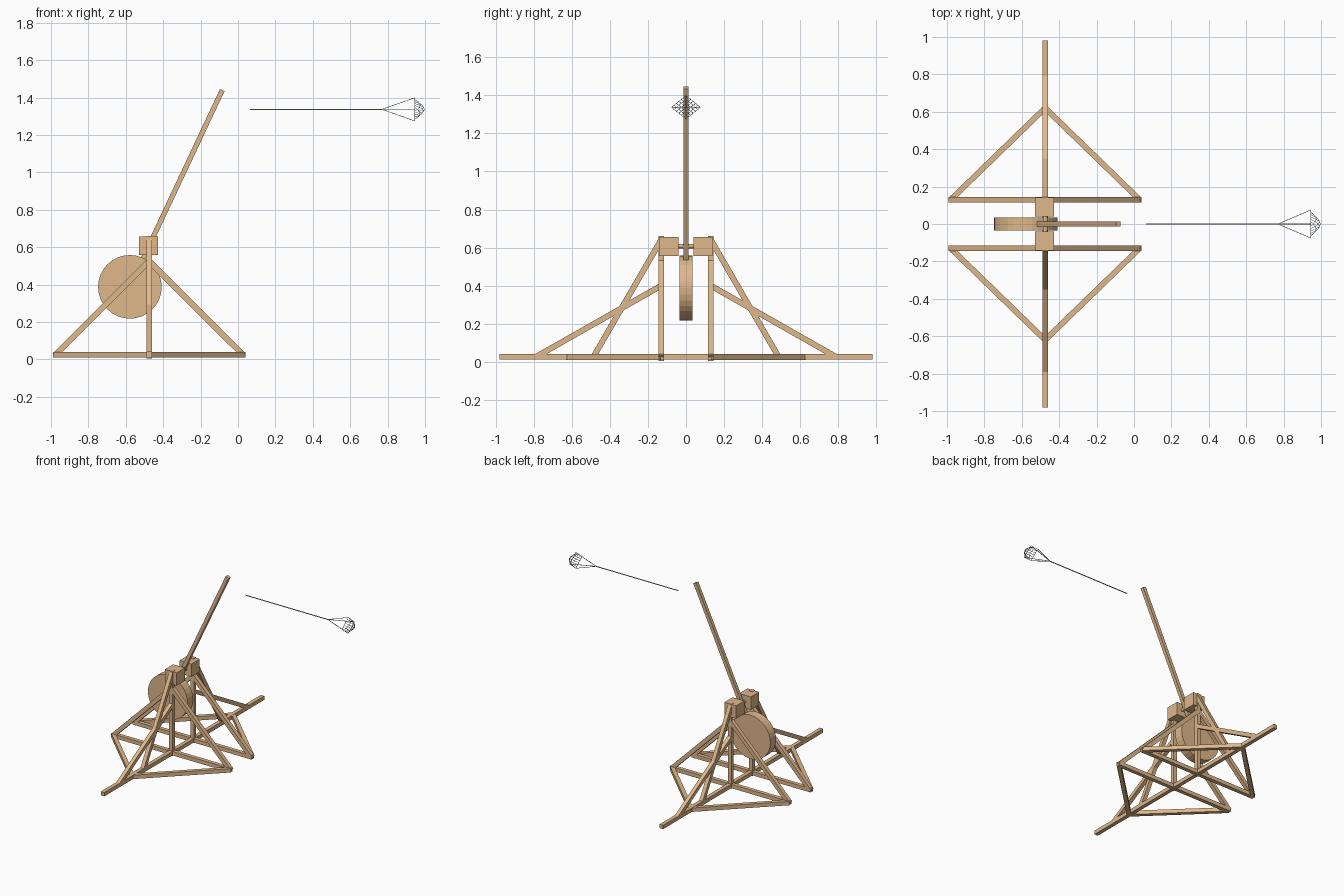
import bpy, bmesh, math
from mathutils import Vector, Matrix

if "Cube" in bpy.data.objects:
    bpy.data.objects.remove(bpy.data.objects["Cube"])


def material(name, rgb):
    m = bpy.data.materials.new(name)
    m.diffuse_color = (*rgb, 1)
    m.use_nodes = True
    m.node_tree.nodes["Principled BSDF"].inputs["Base Color"].default_value = m.diffuse_color
    return m


WOOD = material("tan wood", (0.74, 0.48, 0.26))
ROPE = material("pale grey rope", (0.55, 0.55, 0.55))
PX = -0.475   # x of the main frame


def finish(name, bm, mat):
    bmesh.ops.recalc_face_normals(bm, faces=bm.faces)
    me = bpy.data.meshes.new(name)
    bm.to_mesh(me)
    bm.free()
    me.materials.append(mat)
    ob = bpy.data.objects.new(name, me)
    bpy.context.collection.objects.link(ob)
    return ob


def beam(name, a, b, w=0.03, mat=WOOD):
    """Square bar running from a to b."""
    a, b = Vector(a), Vector(b)
    d = (b - a).normalized()
    s = d.cross(Vector((0, 0, 1)))
    s = s.normalized() if s.length > 0.01 else Vector((1, 0, 0))
    rot = Matrix((s, d.cross(s), d)).transposed().to_4x4()
    bm = bmesh.new()
    bmesh.ops.create_cube(bm, size=1, matrix=Matrix.Translation((a + b) / 2) @ rot
                          @ Matrix.Diagonal((w, w, (b - a).length, 1)))
    return finish(name, bm, mat)


def drum(name, x, z, r, depth, sides):
    """Cylinder lying along y."""
    bm = bmesh.new()
    bmesh.ops.create_cone(bm, cap_ends=True, segments=sides, radius1=r, radius2=r, depth=depth,
                          matrix=Matrix.Translation((x, 0, z)) @ Matrix.Rotation(math.pi / 2, 4, 'X'))
    return finish(name, bm, WOOD)


# Long ground beam across the frame
beam("cross_beam", (PX, -0.98, 0.026), (PX, 0.98, 0.026))

# The two mirrored side frames
for s, side in ((-1, "front"), (1, "back")):
    y = 0.13 * s
    beam(side + "_base_beam", (-0.985, y, 0.025), (0.035, y, 0.025))
    beam(side + "_post", (PX, y, 0.005), (PX, y, 0.66))
    for end, label in ((-0.98, "left"), (0.03, "right")):
        beam(f"{side}_{label}_brace", (end, y, 0.021), (PX, y, 0.525), 0.031)
        beam(f"{side}_{label}_ground_diagonal", (end, y, 0.025), (PX, 0.62 * s, 0.025))
    beam(side + "_steep_strut", (PX, 0.487 * s, 0.025), (PX, 0.128 * s, 0.645))
    beam(side + "_shallow_strut", (PX, 0.79 * s, 0.025), (PX, 0.125 * s, 0.403))
    # Bearing block
    beam(side + "_bearing_block", (-0.478, 0.09 * s, 0.557), (-0.478, 0.09 * s, 0.657), 0.102)

# Moving parts
drum("axle", PX, 0.608, 0.012, 0.2, 12)
drum("counterweight", -0.578, 0.388, 0.17, 0.07, 32)
beam("throwing_arm", (-0.51, 0, 0.535), (-0.084, 0, 1.44), 0.027)

# Sling rope and the four strands spreading to the pouch corners
Z = 1.337
KNOT = (0.77, 0, Z)
RY, RZ, RIM = 0.075, 0.062, 0.945
beam("sling_rope", (0.064, 0, Z), KNOT, 0.005, ROPE)
for i, (cy, cz) in enumerate(((1, 0), (0, 1), (-1, 0), (0, -1))):
    beam(f"sling_strand_{i}", KNOT, (RIM, RY * cy, Z + RZ * cz), 0.003, ROPE)

# Cupped net pouch: a diamond grid bulging outwards, made into a wire mesh
bm = bmesh.new()
bmesh.ops.create_grid(bm, x_segments=6, y_segments=6, size=1)
for v in bm.verts:
    p, q = v.co.x, v.co.y
    bulge = (1 - p * p) * (1 - q * q)
    v.co = (RIM + 0.052 * bulge, RY * (p - q) / 2, Z + RZ * (p + q) / 2)
net = finish("net_pouch", bm, ROPE)
wire = net.modifiers.new("wire", 'WIREFRAME')
wire.thickness = 0.003
wire.use_boundary = True
